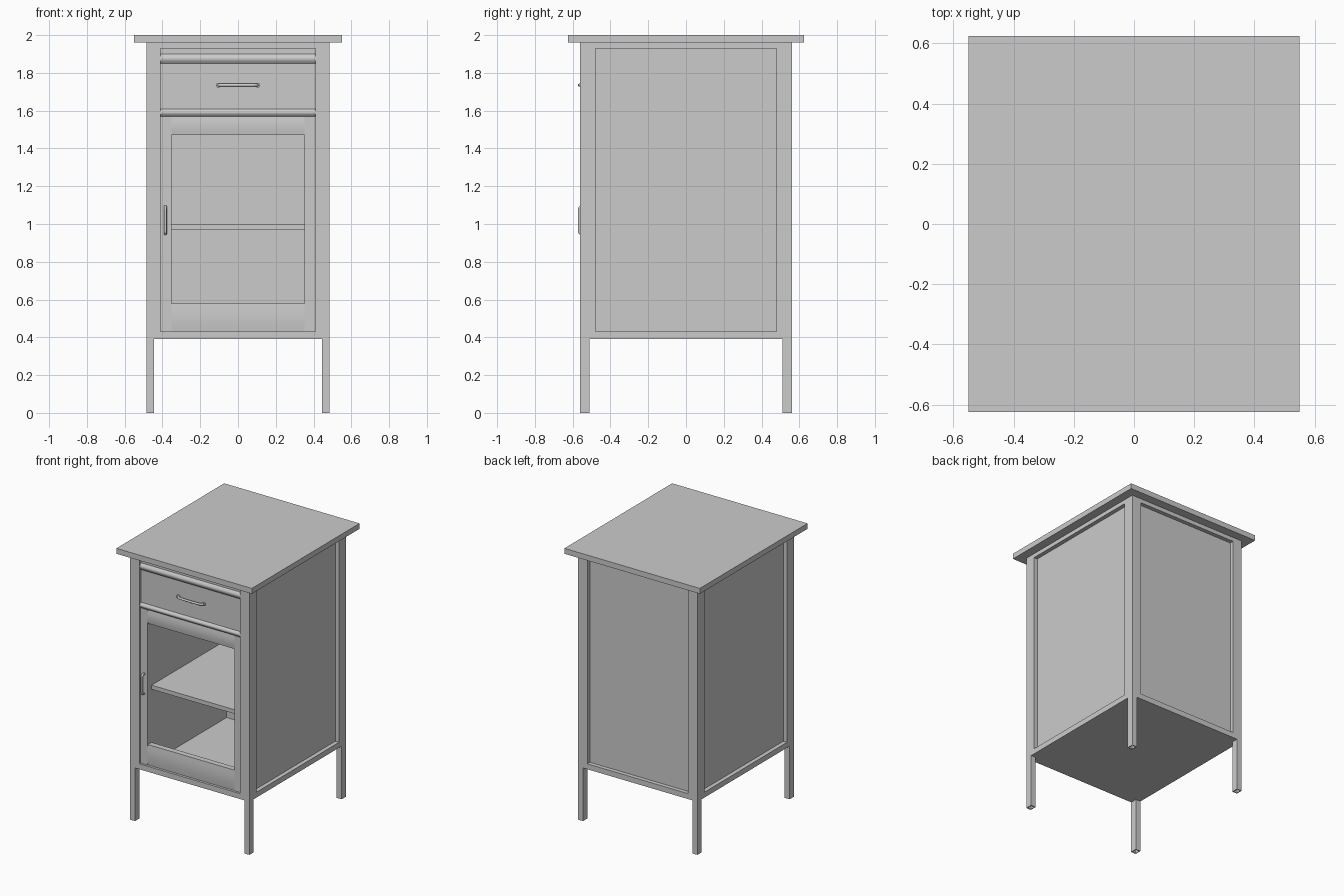
import bpy, bmesh, math

if "Cube" in bpy.data.objects:
    bpy.data.objects.remove(bpy.data.objects["Cube"])


def box(name, x0, x1, y0, y1, z0, z1):
    bm = bmesh.new()
    bmesh.ops.create_cube(bm, size=1)
    for v in bm.verts:
        v.co = ((x0 + x1) / 2 + v.co.x * (x1 - x0),
                (y0 + y1) / 2 + v.co.y * (y1 - y0),
                (z0 + z1) / 2 + v.co.z * (z1 - z0))
    me = bpy.data.meshes.new(name)
    bm.to_mesh(me)
    bm.free()
    ob = bpy.data.objects.new(name, me)
    bpy.context.collection.objects.link(ob)
    return ob


def cut(target, *dims):
    c = box(target.name + "_cutter", *dims)
    c.hide_render = True
    c.display_type = 'WIRE'
    m = target.modifiers.new("cut", 'BOOLEAN')
    m.operation = 'DIFFERENCE'
    m.solver = 'EXACT'
    m.object = c


def smooth(ob):
    bpy.ops.object.select_all(action='DESELECT')
    ob.select_set(True)
    bpy.context.view_layer.objects.active = ob
    bpy.ops.object.shade_smooth_by_angle(angle=math.radians(40))


def rounded_strip(name, z0, z1, y_back, y_front, half_x):
    # horizontal moulding with a softly bowed front
    n = 8
    prof = [(y_back, z0)]
    for i in range(n + 1):
        t = i / n
        prof.append((-0.542 + (y_front + 0.542) * math.sin(math.pi * t), z0 + (z1 - z0) * t))
    prof.append((y_back, z1))
    bm = bmesh.new()
    f = bm.faces.new([bm.verts.new((-half_x, y, z)) for y, z in prof])
    r = bmesh.ops.extrude_face_region(bm, geom=[f])
    for v in r["geom"]:
        if isinstance(v, bmesh.types.BMVert):
            v.co.x = half_x
    bmesh.ops.recalc_face_normals(bm, faces=bm.faces)
    me = bpy.data.meshes.new(name)
    bm.to_mesh(me)
    bm.free()
    ob = bpy.data.objects.new(name, me)
    bpy.context.collection.objects.link(ob)
    smooth(ob)


def tube(name, pts, radius, kind):
    cu = bpy.data.curves.new(name, 'CURVE')
    cu.dimensions = '3D'
    cu.bevel_depth = radius
    cu.bevel_resolution = 3
    cu.use_fill_caps = True
    sp = cu.splines.new(kind)
    sp.points.add(len(pts) - 1)
    for p, co in zip(sp.points, pts):
        p.co = (*co, 1)
    if kind == 'NURBS':
        sp.use_endpoint_u = True
        sp.order_u = 3
    ob = bpy.data.objects.new(name, cu)
    bpy.context.collection.objects.link(ob)


# Worktop
box("worktop", -0.55, 0.55, -0.625, 0.625, 1.96, 2.0)

# Carcass with recessed side and back panels and a hollow front
body = box("carcass", -0.485, 0.485, -0.56, 0.56, 0.39, 1.96)
cut(body, 0.455, 0.6, -0.48, 0.48, 0.43, 1.93)
cut(body, -0.6, -0.455, -0.48, 0.48, 0.43, 1.93)
cut(body, -0.41, 0.41, 0.53, 0.7, 0.43, 1.93)
cut(body, -0.41, 0.41, -0.7, -0.5, 0.43, 1.93)
cut(body, -0.352, 0.352, -0.55, 0.37, 0.43, 1.93)

# Hollow tube legs, open at the foot
for sx in (-1, 1):
    for sy in (-1, 1):
        xs = sorted((sx * 0.445, sx * 0.485))
        ys = sorted((sy * 0.51, sy * 0.56))
        leg = box("leg", *xs, *ys, 0, 0.39)
        cut(leg, xs[0] + 0.006, xs[1] - 0.006, ys[0] + 0.006, ys[1] - 0.006, -0.1, 0.37)

# Shelf
box("shelf", -0.352, 0.352, -0.5, 0.37, 0.97, 1.0)

# Drawer: top rail, mouldings, front and tray
box("top_rail", -0.41, 0.41, -0.542, -0.5, 1.9, 1.93)
rounded_strip("drawer_top_moulding", 1.85, 1.9, -0.5, -0.555, 0.41)
box("drawer_front", -0.41, 0.41, -0.542, -0.5, 1.61, 1.85)
rounded_strip("drawer_bottom_moulding", 1.57, 1.61, -0.5, -0.555, 0.41)
tray = box("drawer_tray", -0.34, 0.34, -0.5, 0.34, 1.59, 1.85)
cut(tray, -0.325, 0.325, -0.49, 0.325, 1.61, 2.0)

# Open-framed door
for s in (-1, 1):
    box("door_stile", *sorted((s * 0.353, s * 0.41)), -0.545, -0.5, 0.43, 1.57)
rounded_strip("door_top_rail", 1.47, 1.57, -0.5, -0.547, 0.353)
rounded_strip("door_bottom_rail", 0.43, 0.58, -0.5, -0.547, 0.353)

# Bow handle on the drawer, with end bosses
tube("drawer_handle", [(-0.105, -0.538, 1.735), (-0.1, -0.56, 1.735), (-0.06, -0.565, 1.735),
                       (0.06, -0.565, 1.735), (0.1, -0.56, 1.735), (0.105, -0.538, 1.735)], 0.008, 'NURBS')
for s in (-1, 1):
    tube("drawer_handle_boss", [(s * 0.104, -0.54, 1.735), (s * 0.104, -0.552, 1.735)], 0.013, 'POLY')

# Bar handle on the door
tube("door_handle", [(-0.385, -0.54, 0.948), (-0.385, -0.565, 0.948), (-0.385, -0.565, 0.98),
                     (-0.385, -0.565, 1.06), (-0.385, -0.565, 1.092), (-0.385, -0.54, 1.092)], 0.008, 'NURBS')
for z in (0.948, 1.092):
    tube("door_handle_boss", [(-0.385, -0.54, z), (-0.385, -0.55, z)], 0.011, 'POLY')
